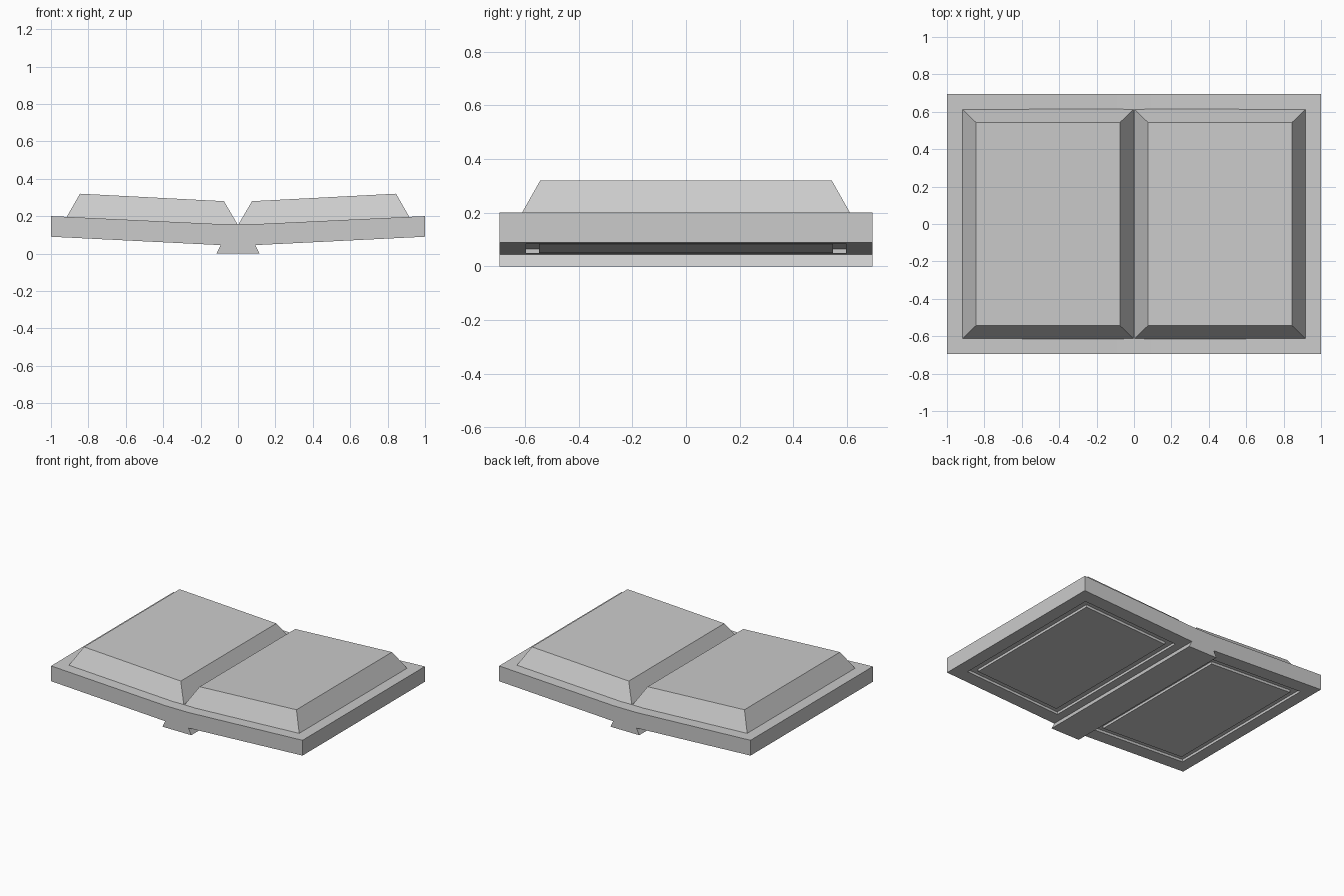
import bpy
import bmesh

cube = bpy.data.objects.get("Cube")
if cube:
    bpy.data.objects.remove(cube, do_unlink=True)

grey = bpy.data.materials.new("plain grey")
grey.use_nodes = True
colour = (0.6, 0.6, 0.6, 1)
grey.diffuse_color = colour
grey.node_tree.nodes["Principled BSDF"].inputs["Base Color"].default_value = colour

HALF_DEPTH = 0.695
SLOPE = 0.05


def under(x):
    """Height of the cover's underside."""
    return 0.04 + SLOPE * abs(x)


def make(name, rings, closed=False):
    """Join matching loops of points, capping the ends or closing into a ring."""
    bm = bmesh.new()
    loops = [[bm.verts.new(p) for p in ring] for ring in rings]
    pairs = list(zip(loops, loops[1:]))
    if closed:
        pairs.append((loops[-1], loops[0]))
    else:
        bm.faces.new(loops[0])
        bm.faces.new(loops[-1])
    for a, b in pairs:
        for i in range(len(a)):
            j = (i + 1) % len(a)
            bm.faces.new((a[i], a[j], b[j], b[i]))
    bmesh.ops.recalc_face_normals(bm, faces=bm.faces)
    mesh = bpy.data.meshes.new(name)
    bm.to_mesh(mesh)
    bm.free()
    mesh.materials.append(grey)
    obj = bpy.data.objects.new(name, mesh)
    bpy.context.collection.objects.link(obj)
    return obj


def prism(name, half_profile):
    """Mirror a profile in x and run it along the full depth."""
    profile = half_profile + [(-x, z) for x, z in reversed(half_profile)]
    return make(name, [[(x, y, z) for x, z in profile]
                       for y in (-HALF_DEPTH, HALF_DEPTH)])


def rect(side, x0, x1, half_y, height):
    """Sloping rectangle on one side of the book."""
    return [(side * x, y, height(x)) for x, y in
            ((x0, -half_y), (x1, -half_y), (x1, half_y), (x0, half_y))]


# Open cover and dovetail spine
cover = prism("cover", [(0.09, 0.045), (1, 0.09), (1, 0.2), (0.09, 0.157)])
prism("spine", [(0.115, 0), (0.09, 0.05)])

for side, label in ((1, "left"), (-1, "right")):
    # Bevelled page block
    make(label + "_pages", [
        rect(side, 0, 0.918, 0.615, lambda x: 0.152 + 0.044 * x),
        rect(side, 0.075, 0.845, 0.543, lambda x: 0.276 + 0.052 * x)])

    # Rectangular groove in the underside
    outer, inner = (0.15, 0.91, 0.595), (0.198, 0.862, 0.547)
    cutter = make(label + "_groove_cutter", [
        rect(side, *size, lambda x, d=d: under(x) + d)
        for size, d in ((outer, -0.03), (outer, 0.018), (inner, 0.018), (inner, -0.03))],
        closed=True)
    cutter.hide_render = True
    groove = cover.modifiers.new(label + "_groove", "BOOLEAN")
    groove.operation = "DIFFERENCE"
    groove.solver = "EXACT"
    groove.object = cutter
    bpy.context.view_layer.objects.active = cover
    bpy.ops.object.modifier_apply(modifier=groove.name)
    bpy.data.objects.remove(cutter, do_unlink=True)
